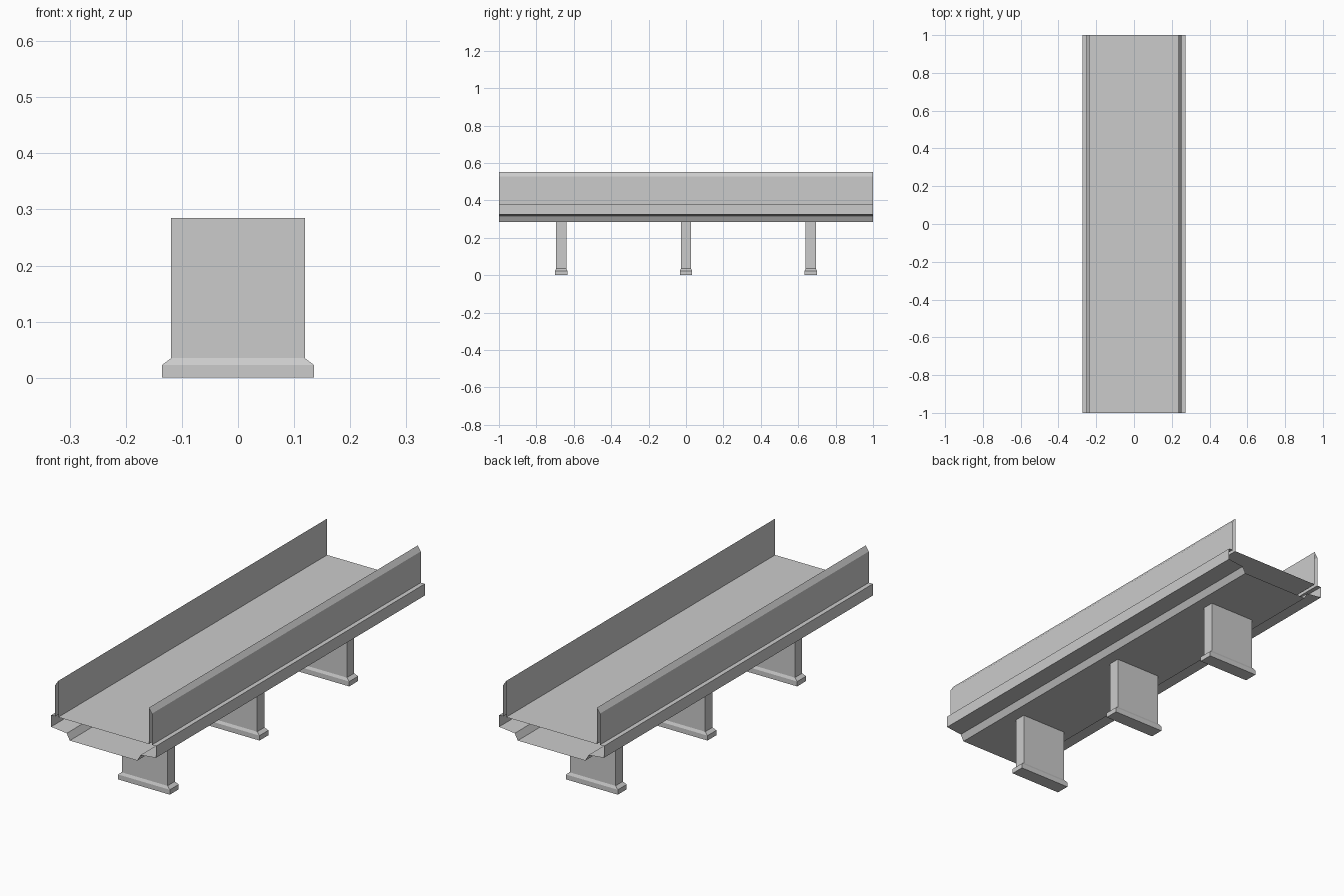
import bpy, bmesh

if "Cube" in bpy.data.objects:
    bpy.data.objects.remove(bpy.data.objects["Cube"])


def make_object(name, bm):
    bmesh.ops.recalc_face_normals(bm, faces=bm.faces)
    mesh = bpy.data.meshes.new(name)
    bm.to_mesh(mesh)
    bm.free()
    obj = bpy.data.objects.new(name, mesh)
    bpy.context.collection.objects.link(obj)
    return obj


def loft(bm, rings, caps):
    """Join successive closed rings of points with quads."""
    loops = [[bm.verts.new(p) for p in ring] for ring in rings]
    n = len(loops[0])
    for a, b in zip(loops, loops[1:]):
        for i in range(n):
            j = (i + 1) % n
            bm.faces.new((a[i], a[j], b[j], b[i]))
    if caps:
        bm.faces.new(loops[0])
        bm.faces.new(loops[-1])


# Bridge span: half section (x, z) from road edge over parapet to underside,
# mirrored and swept along y; the ends stay open
half = [(0.236, 0.38), (0.236, 0.551), (0.252, 0.527), (0.252, 0.38),
        (0.273, 0.38), (0.273, 0.325), (0.192, 0.316), (0.176, 0.286)]
section = half + [(-x, z) for x, z in reversed(half)]
bm = bmesh.new()
loft(bm, [[(x, y, z) for x, z in section] for y in (-1, 0, 1)], caps=False)
span = make_object("bridge_span", bm)
# The open tube is oriented so the road surface faces up
road = max(span.data.polygons, key=lambda p: p.area * (p.center.z > 0.37))
if road.normal.z < 0:
    span.data.flip_normals()

# Piers with a stepped, chamfered footing: (half x, half y, z)
levels = [(0.135, 0.033, 0), (0.135, 0.033, 0.023),
          (0.119, 0.027, 0.035), (0.119, 0.027, 0.285)]
for name, y in (("front", -0.667), ("middle", 0), ("back", 0.667)):
    bm = bmesh.new()
    loft(bm, [[(sx * hx, sy * hy, z) for sx, sy in
               ((-1, -1), (1, -1), (1, 1), (-1, 1))]
              for hx, hy, z in levels], caps=True)
    make_object(name + "_pier", bm).location.y = y
